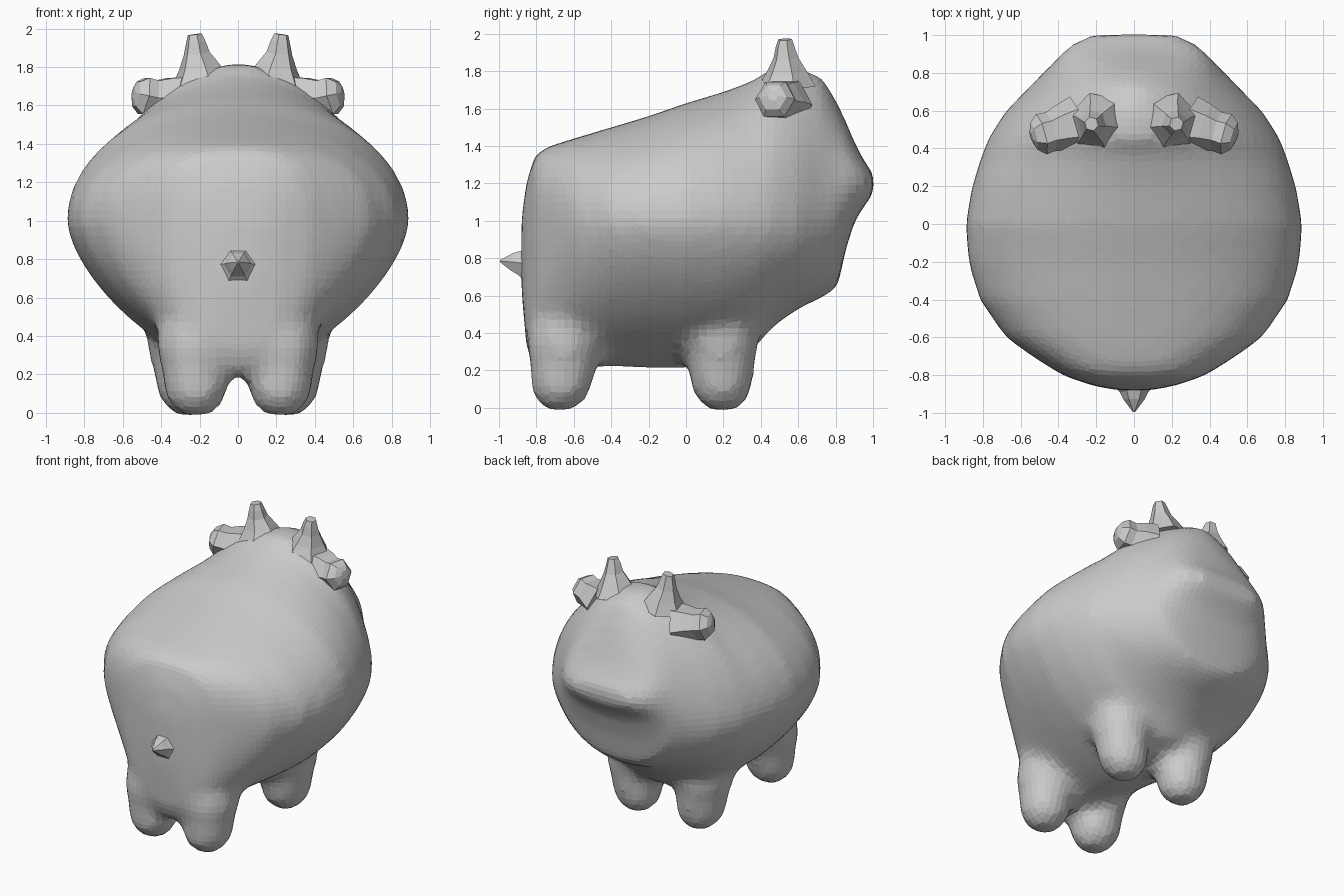
import bpy, bmesh, math
from mathutils import Vector


def finish(bm, name):
    bmesh.ops.recalc_face_normals(bm, faces=bm.faces)
    me = bpy.data.meshes.new(name)
    bm.to_mesh(me)
    bm.free()
    ob = bpy.data.objects.new(name, me)
    bpy.context.collection.objects.link(ob)
    return ob


def skin(bm, rings):
    vs = [[bm.verts.new(p) for p in r] for r in rings]
    n = len(vs[0])
    for a, b in zip(vs, vs[1:]):
        for i in range(n):
            j = (i + 1) % n
            bm.faces.new((a[i], a[j], b[j], b[i]))
    bm.faces.new(vs[0])
    bm.faces.new(vs[-1])


def tapered(name, path, sides=6):
    """Low-poly spike: path is a list of (centre, radius)."""
    axis = (Vector(path[-1][0]) - Vector(path[0][0])).normalized()
    q = axis.to_track_quat('Z', 'Y')
    rings = []
    for c, r in path:
        rings.append([Vector(c) + q @ Vector((r * math.cos(math.tau * k / sides),
                                              r * math.sin(math.tau * k / sides), 0))
                      for k in range(sides)])
    bm = bmesh.new()
    skin(bm, rings)
    return finish(bm, name)


# Body sections: y, half width, bottom z, widest z, top z, lower power, upper power
SECTIONS = [
    (-0.880, 0.10, 0.62, 0.85, 1.02, 2.5, 2.5),
    (-0.850, 0.24, 0.30, 0.90, 1.22, 3.2, 2.8),
    (-0.80, 0.38, 0.20, 0.97, 1.37, 2.4, 2.8),
    (-0.70, 0.54, 0.20, 1.0, 1.41, 1.9, 2.5),
    (-0.60, 0.68, 0.21, 1.0, 1.44, 1.6, 2.3),
    (-0.40, 0.82, 0.22, 1.0, 1.50, 1.5, 2.1),
    (-0.20, 0.88, 0.21, 1.0, 1.56, 1.5, 2.0),
    (0.00, 0.895, 0.21, 1.0, 1.63, 1.55, 2.0),
    (0.20, 0.86, 0.24, 1.0, 1.69, 1.6, 1.9),
    (0.36, 0.81, 0.31, 1.0, 1.75, 1.65, 1.78),
    (0.46, 0.77, 0.43, 1.0, 1.82, 1.75, 1.72),
    (0.60, 0.68, 0.53, 1.0, 1.82, 1.9, 1.68),
    (0.73, 0.55, 0.59, 1.03, 1.77, 2.0, 1.65),
    (0.81, 0.475, 0.64, 1.08, 1.63, 2.0, 1.75),
    (0.855, 0.43, 0.85, 1.15, 1.53, 2.1, 1.9),
    (0.91, 0.38, 1.02, 1.19, 1.40, 2.2, 2.1),
    (0.97, 0.31, 1.10, 1.20, 1.29, 2.4, 2.4),
    (1.006, 0.22, 1.15, 1.20, 1.25, 2.5, 2.4),
]
N = 48
rings = []
for y, w, zb, zm, zt, nl, nu in SECTIONS:
    ring = []
    for k in range(N):
        a = math.tau * k / N
        c, s = math.cos(a), math.sin(a)
        p, h = (nu, zt - zm) if s >= 0 else (nl, zm - zb)
        ring.append((w * math.copysign(abs(c) ** (2 / p), c), y,
                     zm + h * math.copysign(abs(s) ** (2 / p), s)))
    rings.append(ring)
bm = bmesh.new()
skin(bm, rings)

# Four stubby legs, flared where they meet the belly
LEG = [(0.07, -0.014), (0.12, 0.02), (0.16, 0.08), (0.175, 0.16),
       (0.185, 0.25), (0.21, 0.34), (0.20, 0.45), (0.10, 0.58)]
for lx, ly, dx, dy in ((0.22, -0.675, 0.0, 0.08), (0.25, 0.195, 0.06, -0.03)):
    for side in (-1, 1):
        skin(bm, [[(side * (lx + dx * max(z, 0)) + r * math.cos(math.tau * k / 12),
                    ly + dy * max(z, 0) + r * math.sin(math.tau * k / 12), z)
                   for k in range(12)] for r, z in LEG])
body = finish(bm, "body_with_legs")
rm = body.modifiers.new("fuse", 'REMESH')
rm.mode = 'VOXEL'
rm.voxel_size = 0.045
rm.use_smooth_shade = False
sm = body.modifiers.new("soften", 'SMOOTH')
sm.factor = 0.5
sm.iterations = 6

# Horns and ears, mirrored left to right
horn = tapered("horns", [((0.19, 0.54, 1.72), 0.16), ((0.20, 0.54, 1.80), 0.11),
                         ((0.215, 0.535, 1.87), 0.07), ((0.22, 0.53, 1.93), 0.052),
                         ((0.225, 0.53, 1.97), 0.038)])
ear = tapered("ears", [((0.30, 0.53, 1.62), 0.15), ((0.38, 0.51, 1.635), 0.125),
                       ((0.44, 0.49, 1.64), 0.105), ((0.49, 0.475, 1.65), 0.11),
                       ((0.53, 0.465, 1.66), 0.075), ((0.545, 0.465, 1.67), 0.03)])
for ob in (horn, ear):
    ob.modifiers.new("mirror", 'MIRROR')

# Tail bud
tapered("tail", [((0, -0.84, 0.77), 0.13), ((0, -0.89, 0.775), 0.075),
                 ((0, -0.93, 0.78), 0.055), ((0, -0.995, 0.785), 0.006)])
